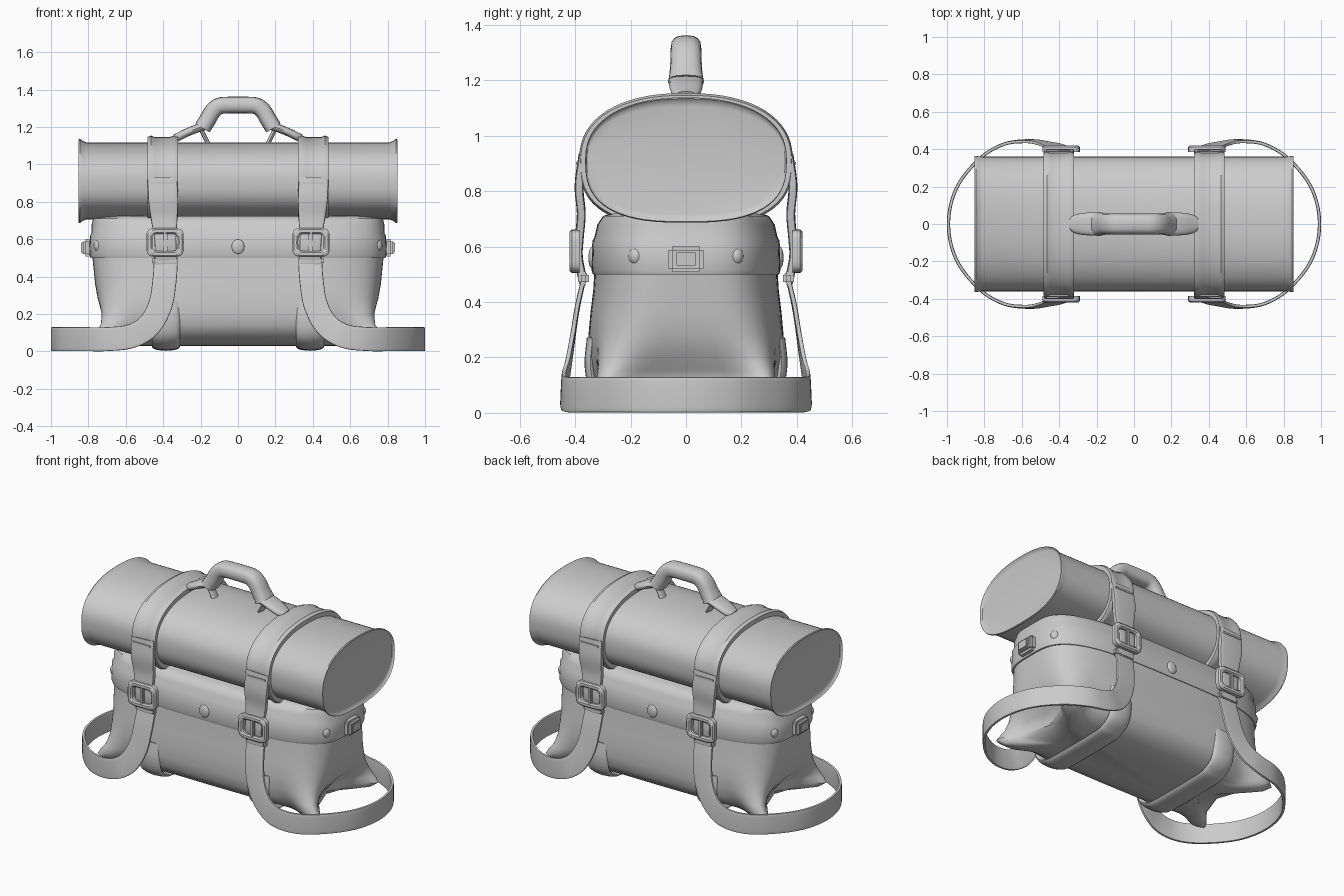
import bpy, bmesh, math
from mathutils import Vector

cube = bpy.data.objects.get("Cube")
if cube:
    bpy.data.objects.remove(cube, do_unlink=True)

grey = bpy.data.materials.new("plain grey")
grey.use_nodes = True
grey.diffuse_color = (0.6, 0.6, 0.6, 1)
grey.node_tree.nodes["Principled BSDF"].inputs["Base Color"].default_value = (0.6, 0.6, 0.6, 1)


def finish(bm, name, angle=40):
    bmesh.ops.recalc_face_normals(bm, faces=bm.faces)
    mesh = bpy.data.meshes.new(name)
    bm.to_mesh(mesh)
    bm.free()
    mesh.materials.append(grey)
    ob = bpy.data.objects.new(name, mesh)
    bpy.context.collection.objects.link(ob)
    bpy.ops.object.select_all(action='DESELECT')
    ob.select_set(True)
    bpy.context.view_layer.objects.active = ob
    bpy.ops.object.shade_smooth_by_angle(angle=math.radians(angle))


def loft(name, rings, caps=True, closed=False):
    """Skin a list of equal-length rings of points."""
    bm = bmesh.new()
    rows = [[bm.verts.new(p) for p in ring] for ring in rings]
    n = len(rows[0])
    pairs = list(zip(rows, rows[1:])) + ([(rows[-1], rows[0])] if closed else [])
    for a, b in pairs:
        for i in range(n):
            bm.faces.new((a[i], a[(i + 1) % n], b[(i + 1) % n], b[i]))
    if caps and not closed:
        bm.faces.new(rows[0])
        bm.faces.new(rows[-1])
    finish(bm, name)


def oval(a, b, n, count=64):
    """Rounded outline in two axes; a larger n is squarer."""
    pts = []
    for i in range(count):
        t = 2 * math.pi * i / count
        c, s = math.cos(t), math.sin(t)
        pts.append((a * math.copysign(abs(c) ** (2 / n), c), b * math.copysign(abs(s) ** (2 / n), s)))
    return pts


def smooth_path(pts, steps=8):
    """Catmull-Rom curve through the points."""
    pts = [Vector(p) for p in pts]
    ext = [2 * pts[0] - pts[1]] + pts + [2 * pts[-1] - pts[-2]]
    out = []
    for p0, p1, p2, p3 in zip(ext, ext[1:], ext[2:], ext[3:]):
        for k in range(steps):
            t = k / steps
            out.append(0.5 * (2 * p1 + (p2 - p0) * t + (2 * p0 - 5 * p1 + 4 * p2 - p3) * t * t
                              + (3 * p1 - p0 - 3 * p2 + p3) * t ** 3))
    return out + [pts[-1]]


def sweep(name, path, half_width, half_thick, normal, n=6):
    """Flat or round strip along a path; normal(p) gives its outward direction."""
    rings = []
    for i, p in enumerate(path):
        tan = (path[min(i + 1, len(path) - 1)] - path[max(i - 1, 0)]).normalized()
        side = tan.cross(normal(p)).normalized()
        out = side.cross(tan)
        w = half_width(i / (len(path) - 1)) if callable(half_width) else half_width
        rings.append([p + side * u * w + out * v * half_thick for u, v in oval(1, 1, n, 16)])
    loft(name, rings)


def box(name, centre, size, bevel=0.012):
    bm = bmesh.new()
    bmesh.ops.create_cube(bm, size=1)
    for v in bm.verts:
        v.co = Vector([v.co[k] * size[k] + centre[k] for k in range(3)])
    bmesh.ops.bevel(bm, geom=bm.edges[:], offset=bevel, segments=2, affect='EDGES')
    finish(bm, name)


def ball(name, centre, size):
    bm = bmesh.new()
    bmesh.ops.create_uvsphere(bm, u_segments=16, v_segments=10, radius=1)
    for v in bm.verts:
        v.co = Vector([v.co[k] * size[k] + centre[k] for k in range(3)])
    finish(bm, name)


# Bedroll, a little flatter underneath, with a flared rim and recessed ends
def roll_ring(x, grow_y=0.0, grow_z=0.0):
    top, base = [oval(0.36 + grow_y, 0.206 + grow_z, n) for n in (2.3, 2.7)]
    return [(x, p[0], 0.912 + p[1]) for p in top[:33] + base[33:]]

ends = [(0.838, -0.012), (0.842, 0.006), (0.852, 0.016), (0.846, 0.02), (0.83, 0.008), (0.81, 0)]
loft("bedroll", [roll_ring(-x, 0.2 * g, g) for x, g in ends]
     + [roll_ring(x, 0.2 * g, g) for x, g in reversed(ends)])


# Soft bag body: rounded like a roll in the middle, pulled to pinched corners at the ends
def bag_ring(z, a, b, n, pinch, b_end):
    ring = []
    for x, y in oval(a, b, n, 128):
        u, v = abs(x / a), y / b
        hollow = max(0, 1 - (v / 0.88) ** 2)
        blend = min(1, max(0, (u - 0.5) / 0.4))
        y *= 1 + (b_end / b - 1) * blend * blend * (3 - 2 * blend)
        y *= 1 - 0.15 * pinch * math.exp(-((u - 0.72) / 0.13) ** 2)
        x *= 1 - 0.22 * pinch * hollow * u ** 3
        lift = 0.1 * pinch * max(0, abs(x) - 0.42) * hollow
        ring.append((x, y, z + lift))
    return ring

loft("bag_body", [bag_ring(*r) for r in (
    (0.03, 0.64, 0.1, 5, 0.9, 0.16), (0.033, 0.72, 0.17, 6, 1, 0.25), (0.045, 0.785, 0.235, 8, 1, 0.315),
    (0.07, 0.815, 0.285, 9, 1, 0.345), (0.1, 0.8, 0.32, 8, 0.9, 0.355), (0.14, 0.78, 0.343, 6.5, 0.65, 0.355),
    (0.2, 0.768, 0.352, 5, 0.3, 0.354), (0.28, 0.763, 0.352, 4.2, 0.08, 0.352),
    (0.36, 0.764, 0.345, 3.8, 0, 0.345), (0.44, 0.772, 0.335, 3.6, 0, 0.335),
    (0.52, 0.78, 0.33, 3.4, 0, 0.33))])

# Collar around the bag mouth, with its sloping shoulder
loft("bag_collar", [bag_ring(z, a, b, 3.4, 0, b) for z, a, b in (
    (0.5, 0.77, 0.32), (0.5, 0.788, 0.336), (0.515, 0.793, 0.341), (0.62, 0.79, 0.338),
    (0.635, 0.782, 0.33), (0.68, 0.782, 0.32), (0.71, 0.775, 0.3), (0.725, 0.74, 0.26))])


def outward(p):
    """Horizontal direction away from the middle of the nearest shoulder loop."""
    dx = max(0, abs(p.x) - 0.5) * math.copysign(1, p.x)
    return Vector((dx, p.y, 0)).normalized()


for sx, side in ((-1, "right"), (1, "left")):
    # Strap band around the bedroll, with raised edges
    profile = ((0.32, 0.0), (0.32, 0.028), (0.345, 0.036), (0.365, 0.028), (0.445, 0.028),
               (0.465, 0.036), (0.485, 0.028), (0.485, 0.0))
    loft("roll_strap_" + side, [roll_ring(sx * x, 0.7 * g, g) for x, g in profile])

    # Soft seam ridge under the bag
    under = [(0.337, 0.27), (0.345, 0.17), (0.325, 0.09), (0.27, 0.046), (0.18, 0.027)]
    seam = smooth_path([(sx * 0.385, -y, z) for y, z in under]
                       + [(sx * 0.385, y, z) for y, z in reversed(under)], 6)
    sweep("seam_ridge_" + side, seam, 0.075, 0.021,
          lambda p: Vector((0, p.y, 1.4 * (p.z - 0.25))).normalized(), 2)

    # Shoulder loop hanging from the front and sweeping round to the back
    half = [(0.385, -0.365, 0.5), (0.393, -0.392, 0.38), (0.415, -0.412, 0.25), (0.475, -0.43, 0.14),
            (0.57, -0.443, 0.082), (0.7, -0.425, 0.066), (0.83, -0.345, 0.066), (0.95, -0.19, 0.066)]
    loop = half + [(0.992, 0, 0.066)] + [(x, -y, z) for x, y, z in reversed(half)]
    sweep("shoulder_loop_" + side, smooth_path([(sx * x, y, z) for x, y, z in loop]),
          0.064, 0.009, outward)

    for sy, face in ((-1, "front"), (1, "back")):
        tag = side + "_" + face
        # Strap tongue from the bedroll down through the buckle
        tongue = smooth_path([(sx * x, sy * y, z) for x, y, z in (
            (0.405, 0.372, 0.93), (0.4, 0.386, 0.82), (0.395, 0.378, 0.72), (0.39, 0.385, 0.63),
            (0.387, 0.388, 0.56), (0.385, 0.37, 0.47))], 5)
        sweep("strap_tongue_" + tag, tongue,
              lambda t: 0.08 - 0.022 * min(1, max(0, 2.2 * t - 0.5)), 0.016,
              lambda p: Vector((0, p.y, 0)).normalized())
        box("strap_keeper_" + tag, (sx * 0.405, sy * 0.382, 0.9), (0.15, 0.03, 0.035))
        box("strap_end_" + tag, (sx * 0.39, sy * 0.37, 0.485), (0.14, 0.04, 0.05))
        # Buckle frame and prong
        frame = []
        for grow, depth in ((0, 0.385), (0, 0.412), (-0.008, 0.42), (-0.024, 0.42),
                            (-0.032, 0.412), (-0.032, 0.385)):
            frame.append([(sx * 0.39 + x, sy * depth, 0.583 + z)
                          for x, z in oval(0.1 + grow, 0.078 + grow, 5, 40)])
        loft("buckle_frame_" + tag, frame, closed=True)
        box("buckle_prong_" + tag, (sx * 0.39, sy * 0.408, 0.583), (0.024, 0.02, 0.12), 0.006)
        # Rivet on the rounded collar end
        ball("collar_rivet_" + tag, (sx * 0.74, sy * 0.18, 0.565), (0.032, 0.028, 0.035))

    # Clasp on the bag end
    box("end_clasp_" + side, (sx * 0.805, 0, 0.555), (0.05, 0.125, 0.095), 0.014)
    box("end_clasp_plate_" + side, (sx * 0.83, 0, 0.555), (0.018, 0.08, 0.06), 0.006)

    # Handle mounts: rounded tab down to the roll strap, plus a thin stay
    tab = smooth_path([(sx * x, 0, z) for x, z in (
        (0.18, 1.205), (0.22, 1.192), (0.27, 1.172), (0.31, 1.152), (0.335, 1.14))], 5)
    sweep("handle_tab_" + side, tab, lambda t: 0.062 - 0.025 * t ** 3, 0.022,
          lambda p: Vector((0, 0, 1)), 2.5)
    stay = [Vector((sx * 0.2, 0, 1.19)), Vector((sx * 0.18, 0, 1.15)), Vector((sx * 0.16, 0, 1.11))]
    sweep("handle_stay_" + side, stay, 0.03, 0.012, lambda p: Vector((sx, 0, 0.3)).normalized(), 2)

# Small studs in the middle of the collar
for sy, face in ((-1, "front"), (1, "back")):
    ball("collar_stud_" + face, (0, sy * 0.338, 0.56), (0.035, 0.014, 0.04))

# Carrying handle: a padded arched grip
arch = [(0.19, 1.195), (0.165, 1.235), (0.135, 1.285), (0.1, 1.312), (0.05, 1.317)]
grip = smooth_path([(-x, 0, z) for x, z in arch] + [(x, 0, z) for x, z in reversed(arch)], 5)
sweep("handle_grip", grip, lambda t: 0.055 + 0.01 * abs(2 * t - 1) ** 4, 0.045,
      lambda p: Vector((p.x * 2, 0, 0.35)).normalized(), 2.6)
